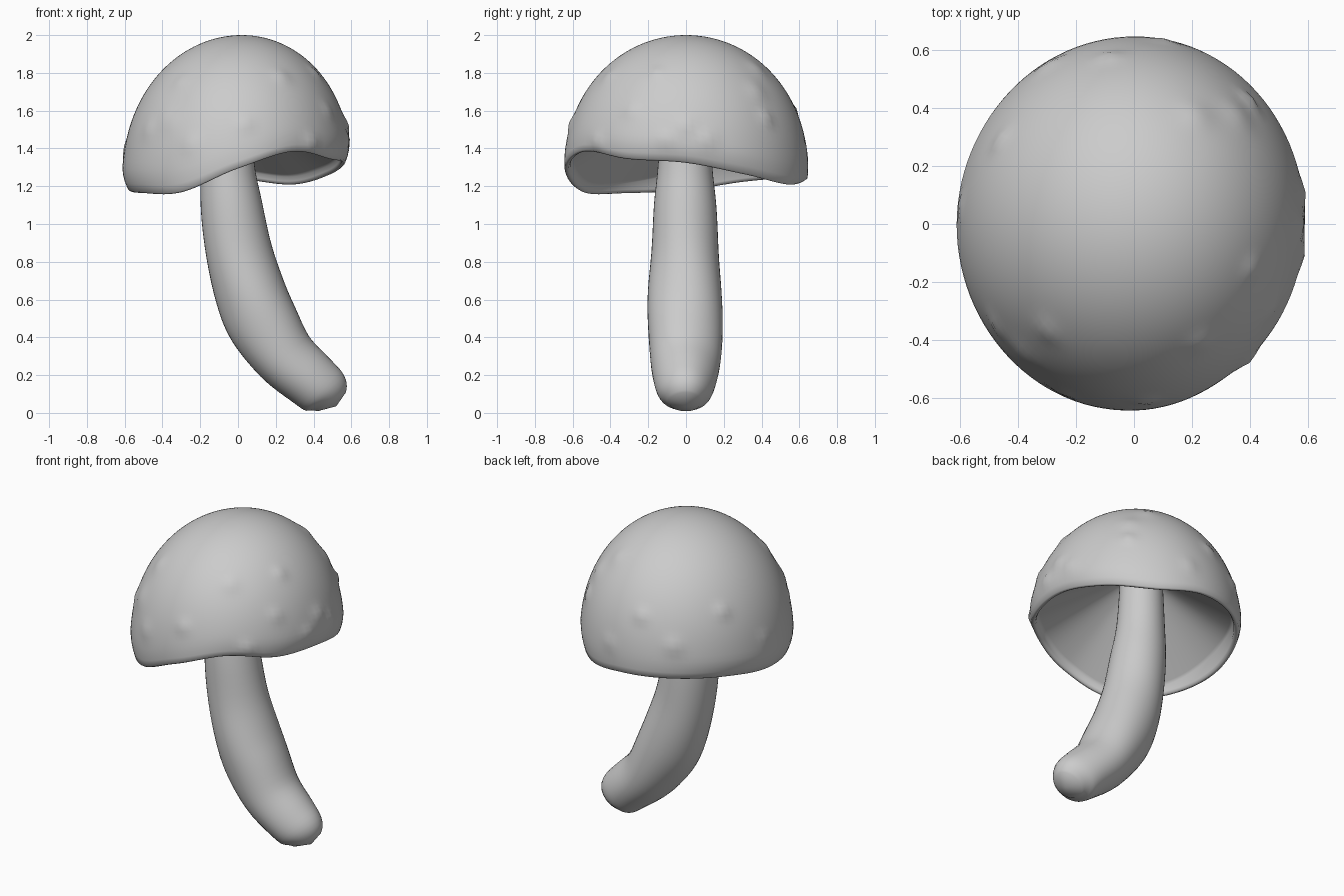
import bpy, bmesh, math
from mathutils import Vector

if "Cube" in bpy.data.objects:
    bpy.data.objects.remove(bpy.data.objects["Cube"])

grey = bpy.data.materials.new("soft grey")
grey.diffuse_color = (0.6, 0.6, 0.6, 1)
grey.use_nodes = True
grey.node_tree.nodes["Principled BSDF"].inputs["Base Color"].default_value = grey.diffuse_color
N = 112


def spline(p0, p1, p2, p3, t):
    return 0.5 * (2 * p1 + (p2 - p0) * t + (2 * p0 - 5 * p1 + 4 * p2 - p3) * t * t
                  + (3 * p1 - p0 - 3 * p2 + p3) * t ** 3)


def skin(name, rings, start=None, end=None):
    """Closed rings of points joined into a smooth surface, with optional poles."""
    bm = bmesh.new()
    vs = [[bm.verts.new(p) for p in ring] for ring in rings]
    for a, b in zip(vs, vs[1:]):
        n = len(a)
        for i in range(n):
            j = (i + 1) % n
            bm.faces.new((a[i], a[j], b[j], b[i]))
    for pole, ring in ((start, vs[0]), (end, vs[-1])):
        if pole is not None:
            v = bm.verts.new(pole)
            for i in range(len(ring)):
                bm.faces.new((v, ring[i], ring[(i + 1) % len(ring)]))
    bmesh.ops.recalc_face_normals(bm, faces=bm.faces)
    me = bpy.data.meshes.new(name)
    bm.to_mesh(me)
    bm.free()
    ob = bpy.data.objects.new(name, me)
    bpy.context.collection.objects.link(ob)
    me.materials.append(grey)
    me.shade_smooth()
    return ob


# Wavy rim height every 30 degrees, starting at +x and turning towards +y
RIM = [1.33, 1.27, 1.215, 1.245, 1.25, 1.23, 1.185, 1.17, 1.175, 1.30, 1.39, 1.35]


def rim_z(a):
    u = (a / math.tau * 12) % 12
    i = int(u)
    return spline(*[RIM[(i + k) % 12] for k in (-1, 0, 1, 2)], u - i)


def dome(a, z, inset=0.0):
    d = min(max((2 - z) / 0.76, 0), 1)
    f = math.sqrt(max(0, 1 - (1 - d) ** 2.2))
    # the rim curls in on the left and right sides
    curl = max(0, 1 - (z - rim_z(a)) / 0.12) ** 2 * (0.006 + 0.025 * math.cos(a) ** 2)
    r = f - curl / 0.62
    shift = 0.02 * max(0, (z - 1.3) / 0.7)
    sx = 0.613 if math.cos(a) < 0 else 0.6
    return Vector(((sx * r - inset) * math.cos(a) + shift,
                   (0.65 * r - inset) * math.sin(a), z))


# Warts: angle, height, radius, amount
WARTS = [(0, 1.52, .06, .015), (10, 1.45, .06, .014), (-10, 1.45, .05, .012),
         (45, 1.56, .045, .016), (-87, 1.53, .05, .012), (-48, 1.43, .05, .016),
         (-60, 1.78, .06, .01), (60, 1.82, .07, .01), (-20, 1.8, .05, .01),
         (-132, 1.75, .06, .01), (-132, 1.55, .08, .01), (-145, 1.5, .06, .01),
         (45, 1.7, .07, .01), (150, 1.62, .05, .014), (120, 1.45, .06, .014),
         (100, 1.6, .05, .014), (175, 1.4, .045, .01), (80, 1.4, .05, .01),
         (-115, 1.42, .06, .01), (-30, 1.6, .05, .01)]
warts = [(dome(math.radians(a), z), r, h) for a, z, r, h in WARTS]


def bumped(p):
    out = (p - Vector((0, 0, 1.3))).normalized()
    return p + out * sum(h * math.exp(-((p - c).length / r) ** 2 * 1.6) for c, r, h in warts)


# Cap: outer dome, rounded lip, inner wall (taller at the left back), cone underside
angles = [math.tau * i / N for i in range(N)]
rings = []
for k in range(1, 41):
    s = (k / 40) ** 2
    rings.append([bumped(dome(a, 2 - (2 - rim_z(a)) * s)) for a in angles])
for inset, dz in ((.01, -.006), (.022, -.002), (.03, .012)):
    rings.append([dome(a, rim_z(a), inset) + Vector((0, 0, dz)) for a in angles])
rings.append([dome(a, rim_z(a), .033) + Vector((0, 0,
              .035 + .07 * math.exp(-((a - 2.9) / .6) ** 2))) for a in angles])
wall = rings[-1]
apex = Vector((-0.05, 0, 1.68))
for t in (.03, .25, .5, .75):
    rings.append([p.lerp(apex, t) for p in wall])
skin("cap", rings, Vector((0.02, 0, 2)), apex)

# Stem: curved path in xz with in-plane and sideways radii (x, z, r, ry)
PATH = [Vector(p) for p in (
    (-.06, 1.72, .12, .12), (-.055, 1.33, .14, .142), (-.035, 1.1, .163, .165),
    (.005, .85, .176, .178), (.065, .64, .188, .195), (.135, .475, .19, .198),
    (.245, .3, .167, .188), (.38, .175, .152, .165), (.46, .105, .137, .135),
    (.495, .058, .09, .085))]
samples = []
for i in range(len(PATH) - 1):
    q = [PATH[max(0, min(len(PATH) - 1, i + k))] for k in (-1, 0, 1, 2)]
    samples += [spline(*q, t / 4) for t in range(4)]
samples.append(PATH[-1])
rings = []
for i, p in enumerate(samples):
    a, b = samples[max(0, i - 1)], samples[min(len(samples) - 1, i + 1)]
    d = Vector((b[0] - a[0], 0, b[1] - a[1])).normalized()
    side = Vector((-d.z, 0, d.x))
    ring = []
    for j in range(40):
        t = math.tau * j / 40
        # slight lumpiness along the lower stem
        w = 1 + 0.02 * math.sin(3 * t + 9 * p[1]) * max(0, min(1, 1.2 - p[1]))
        v = Vector((p[0], 0, p[1])) + side * (p[2] * w * math.cos(t))
        v.y = p[3] * w * math.sin(t) - 0.005
        v.z = max(v.z, 0)
        ring.append(v)
    rings.append(ring)
skin("stem", rings, Vector((-.06, 0, 1.74)), Vector((.52, 0, .035)))
